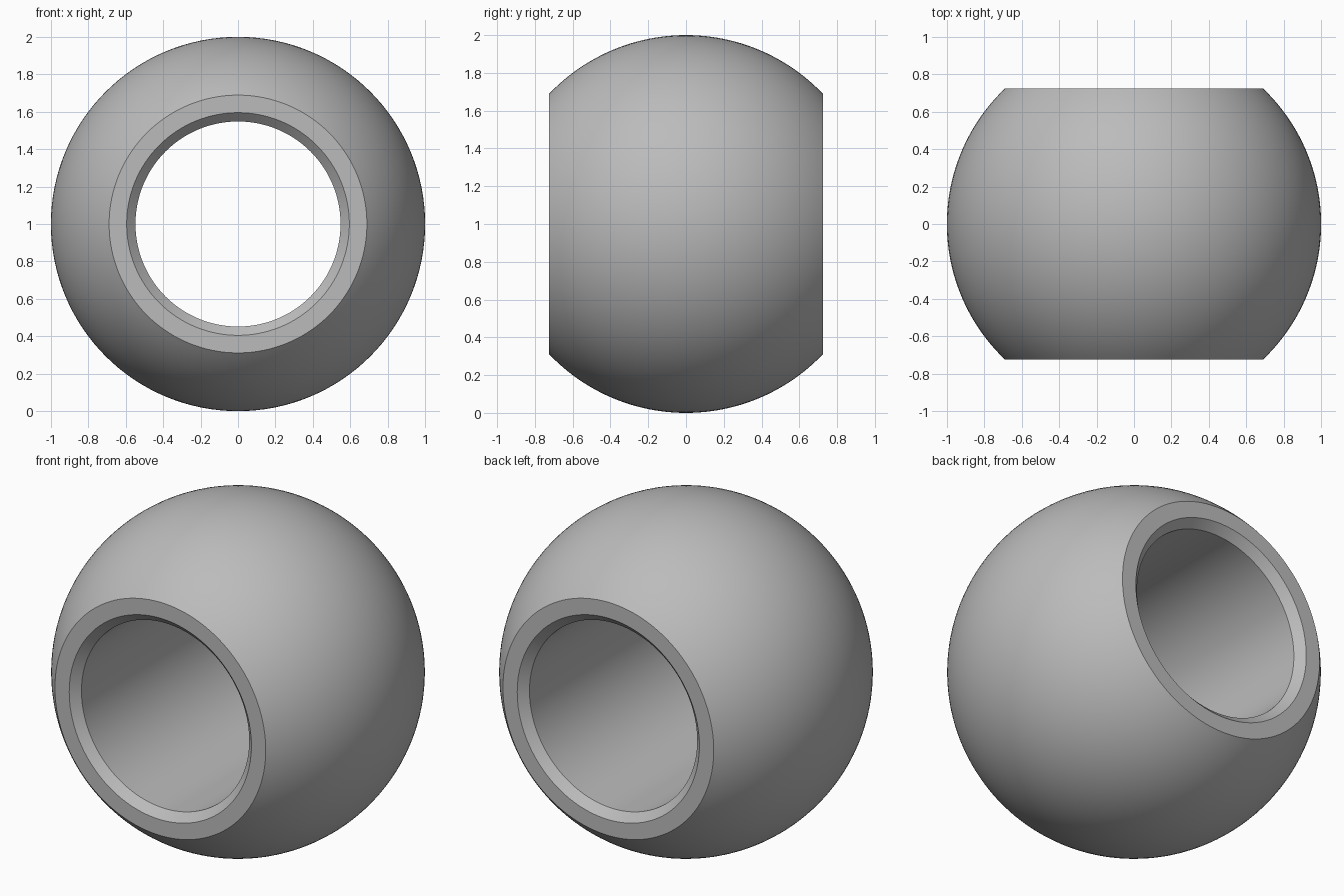
import bpy, bmesh, math
from mathutils import Matrix, Vector

cube = bpy.data.objects.get("Cube")
if cube:
    bpy.data.objects.remove(cube, do_unlink=True)

RADIUS = 1.0        # ball radius
HALF_WIDTH = 0.725  # half distance between the flat ends
BORE = 0.548        # through hole radius
CHAMFER = 0.047     # bevel at the hole mouths
SEGMENTS = 128
ARC_STEPS = 48

# Plain grey metal
grey = bpy.data.materials.new("grey_metal")
grey.use_nodes = True
colour = (0.5, 0.5, 0.5, 1)
grey.diffuse_color = colour
grey.node_tree.nodes["Principled BSDF"].inputs["Base Color"].default_value = colour

# Closed cross-section as (radius, y): spherical arc, then chamfered bore
limit = math.asin(HALF_WIDTH / RADIUS)
profile = []
for i in range(ARC_STEPS + 1):
    a = -limit + 2 * limit * i / ARC_STEPS
    profile.append((RADIUS * math.cos(a), RADIUS * math.sin(a)))
profile += [(BORE + CHAMFER, HALF_WIDTH), (BORE, HALF_WIDTH - CHAMFER),
            (BORE, CHAMFER - HALF_WIDTH), (BORE + CHAMFER, -HALF_WIDTH)]

# Revolve the section around the y axis
bm = bmesh.new()
rings = []
for s in range(SEGMENTS):
    turn = Matrix.Rotation(2 * math.pi * s / SEGMENTS, 3, 'Y')
    rings.append([bm.verts.new(turn @ Vector((r, y, 0))) for r, y in profile])
n = len(profile)
for s in range(SEGMENTS):
    here, after = rings[s], rings[(s + 1) % SEGMENTS]
    for i in range(n):
        j = (i + 1) % n
        bm.faces.new((here[i], here[j], after[j], after[i]))
bmesh.ops.recalc_face_normals(bm, faces=bm.faces)

mesh = bpy.data.meshes.new("bored_ball")
bm.to_mesh(mesh)
bm.free()
mesh.materials.append(grey)
ball = bpy.data.objects.new("bored_ball", mesh)
ball.location.z = RADIUS
bpy.context.collection.objects.link(ball)

# Smooth curves, crisp rims
bpy.ops.object.select_all(action='DESELECT')
ball.select_set(True)
bpy.context.view_layer.objects.active = ball
bpy.ops.object.shade_smooth_by_angle(angle=math.radians(30))
